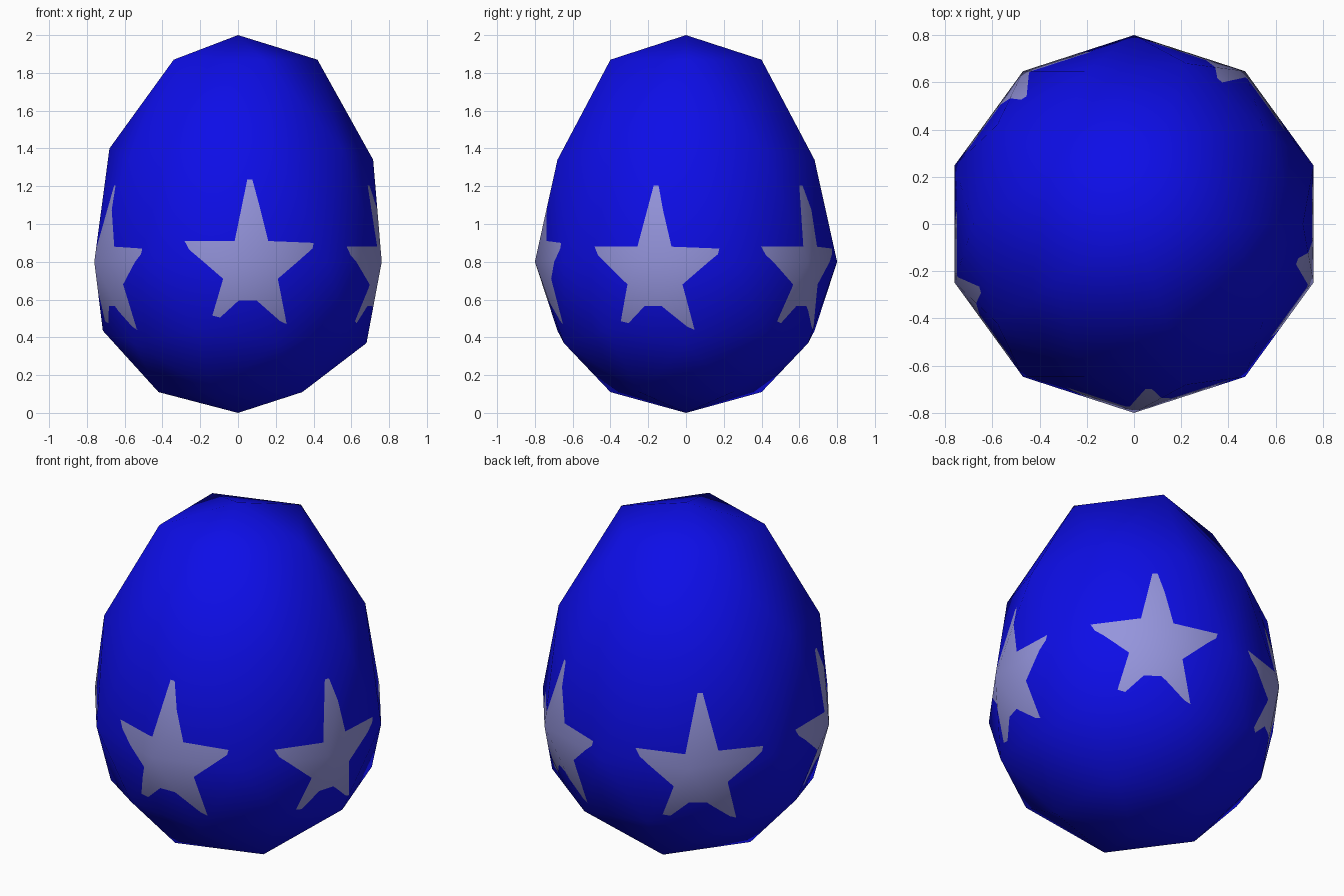
import bpy, bmesh, math
from mathutils import Vector

if "Cube" in bpy.data.objects:
    bpy.data.objects.remove(bpy.data.objects["Cube"])

# --- low-poly egg body: icosphere with stretched upper rings ---
bm = bmesh.new()
bmesh.ops.create_icosphere(bm, subdivisions=2, radius=1.0)
HEIGHTS = {-1.0: 0.0, -0.85: 0.11, -0.53: 0.37, -0.45: 0.435, 0.0: 0.8,
           0.45: 1.34, 0.53: 1.40, 0.85: 1.87, 1.0: 2.0}
for v in bm.verts:
    key = min(HEIGHTS, key=lambda k: abs(k - v.co.z))
    v.co = (v.co.x * 0.8, v.co.y * 0.8, HEIGHTS[key])
bm.normal_update()

# remember the smooth normals so the star cuts do not disturb the shading
layer = bm.verts.layers.float_vector.new("smooth_normal")
for v in bm.verts:
    v[layer] = v.normal

# --- star outline: (sideways, height), blunt tips ---
STAR = [(-0.012, 1.235), (0.015, 1.235), (0.095, 0.91), (0.342, 0.90),
        (0.335, 0.87), (0.148, 0.71), (0.20, 0.47), (0.165, 0.485),
        (0.035, 0.595), (-0.06, 0.595), (-0.155, 0.505), (-0.197, 0.515),
        (-0.145, 0.71), (-0.32, 0.865), (-0.342, 0.91), (-0.085, 0.91)]


def inside(u, z, poly):
    hit = False
    for (x1, y1), (x2, y2) in zip(poly, poly[1:] + poly[:1]):
        if (y1 > z) != (y2 > z) and u < (x2 - x1) * (z - y1) / (y2 - y1) + x1:
            hit = not hit
    return hit


def cut(faces, point, normal):
    geom = set(faces)
    for f in faces:
        geom.update(f.edges)
        geom.update(f.verts)
    bmesh.ops.bisect_plane(bm, geom=list(geom), dist=1e-5,
                           plane_co=point, plane_no=normal)


# --- cut five stars around the egg ---
for i in range(5):
    a = math.radians(-85 + 72 * i)
    out = Vector((math.cos(a), math.sin(a), 0))
    side = Vector((-math.sin(a), math.cos(a), 0))
    up = Vector((0, 0, 1))
    poly = [(u, z - (0 if i == 0 else 0.03)) for u, z in STAR]

    def front_faces(box):
        found = []
        for f in bm.faces:
            c = f.calc_center_median()
            if c.dot(out) > 0.3 and (not box or (abs(c.dot(side)) < 0.36
                                                 and 0.42 < c.z < 1.25)):
                found.append(f)
        return found

    # frame the star first, then cut along each outline edge inside the frame
    for p, n in ((side * 0.36, side), (side * -0.36, side),
                 (up * 0.42, up), (up * 1.25, up)):
        cut(front_faces(False), p, n)
    for (u1, z1), (u2, z2) in zip(poly, poly[1:] + poly[:1]):
        cut(front_faces(True), side * u1 + up * z1,
            (side * (z2 - z1) - up * (u2 - u1)).normalized())
    for f in front_faces(True):
        c = f.calc_center_median()
        if inside(c.dot(side), c.z, poly):
            f.material_index = 1

for f in bm.faces:
    f.smooth = True
normals = [v[layer].normalized() for v in bm.verts]
bm.verts.layers.float_vector.remove(layer)

mesh = bpy.data.meshes.new("egg")
bm.to_mesh(mesh)
bm.free()
mesh.normals_split_custom_set_from_vertices(normals)
egg = bpy.data.objects.new("egg", mesh)
bpy.context.collection.objects.link(egg)

# --- colours ---
for name, colour in (("deep blue", (0.004, 0.004, 0.80, 1)),
                     ("pale lavender", (0.30, 0.30, 0.72, 1))):
    m = bpy.data.materials.new(name)
    m.diffuse_color = colour
    m.use_nodes = True
    m.node_tree.nodes["Principled BSDF"].inputs["Base Color"].default_value = m.diffuse_color
    mesh.materials.append(m)
